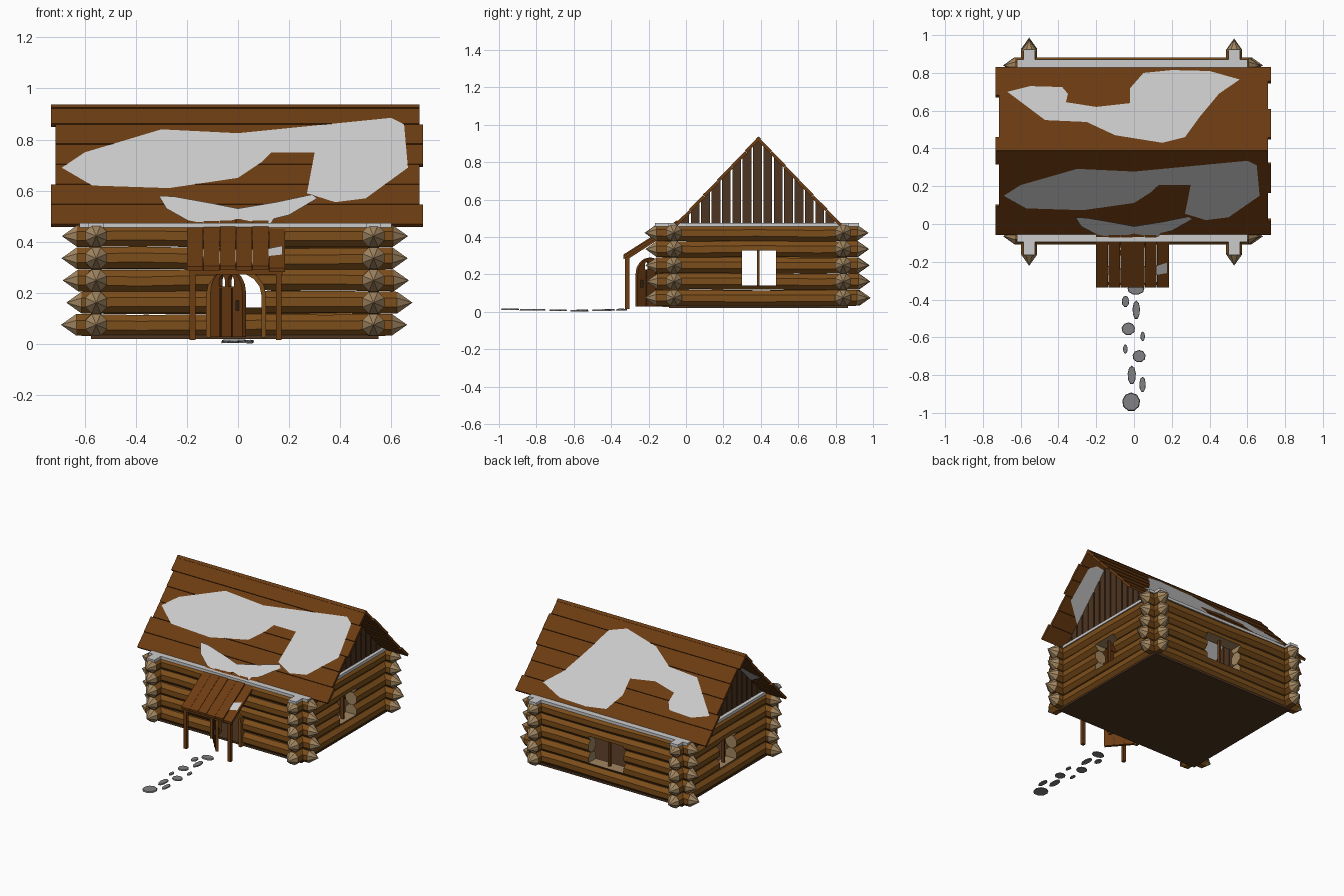
import bpy, bmesh, math, random
from mathutils import Vector, Matrix

if "Cube" in bpy.data.objects:
    bpy.data.objects.remove(bpy.data.objects["Cube"])
random.seed(4)


def material(name, rgb):
    m = bpy.data.materials.new(name)
    m.diffuse_color = (*rgb, 1)
    m.use_nodes = True
    m.node_tree.nodes["Principled BSDF"].inputs["Base Color"].default_value = m.diffuse_color
    return m


BARK = material("bark", (.20, .075, .010))
TAN = material("cut_wood", (.36, .24, .12))
ROOF = material("roof_wood", (.15, .045, .006))
DARK = material("dark_wood", (.075, .035, .015))
STONE = material("stone", (.22, .22, .23))


def add(name, bm, *mats):
    bmesh.ops.recalc_face_normals(bm, faces=bm.faces[:])
    me = bpy.data.meshes.new(name)
    bm.to_mesh(me)
    bm.free()
    for m in mats:
        me.materials.append(m)
    ob = bpy.data.objects.new(name, me)
    bpy.context.collection.objects.link(ob)
    return ob


def box(name, centre, size, *mats, rx=0):
    bm = bmesh.new()
    mat = Matrix.Translation(centre) @ Matrix.Rotation(rx, 4, 'X') @ Matrix.Diagonal((*size, 1))
    bmesh.ops.create_cube(bm, size=1, matrix=mat)
    return add(name, bm, *mats)


def span(name, lo, hi, *mats):
    lo, hi = Vector(lo), Vector(hi)
    return box(name, (lo + hi) / 2, hi - lo, *mats)


def prism(name, pts, vec, *mats):
    bm = bmesh.new()
    a = [bm.verts.new(p) for p in pts]
    b = [bm.verts.new(Vector(p) + Vector(vec)) for p in pts]
    bm.faces.new(a)
    bm.faces.new(b)
    for i in range(len(a)):
        j = (i + 1) % len(a)
        bm.faces.new((a[i], a[j], b[j], b[i]))
    return add(name, bm, *mats)


def cut(ob, cutter):
    mod = ob.modifiers.new("opening", 'BOOLEAN')
    mod.object, mod.operation, mod.solver = cutter, 'DIFFERENCE', 'EXACT'


def arch(w, z0, spring, top):
    # door outline in (u, z)
    return [(-w, z0), (w, z0)] + [(w * math.cos(a), spring + (top - spring) * math.sin(a))
                                  for a in [math.pi * i / 8 for i in range(9)]]


def log(name, p0, p1, r=.046, tip=.06, sides=8):
    # slightly wavy round log with pointed pale ends
    p0, p1 = Vector(p0), Vector(p1)
    d = (p1 - p0).normalized()
    u = Vector((0, 0, 1))
    v = d.cross(u)
    bm = bmesh.new()
    rings = []
    for t in (0, .2, .5, .8, 1):
        wob = random.uniform(-.005, .005) if 0 < t < 1 else 0
        c = p0.lerp(p1, t) + u * wob
        rings.append([bm.verts.new(c + (u * math.cos(a) + v * math.sin(a)) * r)
                      for a in [2 * math.pi * (i + .5) / sides for i in range(sides)]])
    for A, B in zip(rings, rings[1:]):
        for i in range(sides):
            j = (i + 1) % sides
            bm.faces.new((A[i], A[j], B[j], B[i]))
    for ring, end, s in ((rings[0], p0, -1), (rings[-1], p1, 1)):
        apex = bm.verts.new(end + d * s * tip)
        for i in range(sides):
            bm.faces.new((ring[i], ring[(i + 1) % sides], apex)).material_index = 1
    return add(name, bm, BARK, TAN)


# hidden cutters for the windows and the doorway
side_cut = span("side_window_cutter", (-.8, .3, .142), (.8, .48, .328), BARK, TAN)
back_cut = span("back_window_cutter", (-.14, .7, .142), (.13, .95, .328), BARK, TAN)
DX = -.008
door_cut = prism("doorway_cutter", [(DX + x, -.2, z) for x, z in arch(.105, .0, .19, .29)],
                 (0, .3, 0), BARK, TAN)
for c in (side_cut, back_cut, door_cut):
    c.hide_render = True
    c.display_type = 'WIRE'
    for p in c.data.polygons:
        p.material_index = 1

# log walls
XL, XR, YF, YB = -.555, .53, -.065, .84
for i in range(5):
    z = .075 + i * .0868
    j = random.uniform(-.015, .015)
    for label, y, c in (("front", YF, door_cut), ("back", YB, back_cut)):
        cut(log(f"{label}_log_{i}", (-.625 + j, y, z), (.61 + j, y, z)), c)
    for label, x in (("left", XL), ("right", XR)):
        j = random.uniform(-.012, .012)
        cut(log(f"{label}_log_{i}", (x, -.155 + j, z), (x, .92 + j, z)), side_cut)
span("floor", (-.575, -.09, .02), (.55, .865, .035), DARK)

# window bars
for x in (XL, XR):
    span("side_window_bar", (x - .01, .38, .13), (x + .01, .392, .335), ROOF)
span("back_window_bar", (-.012, YB - .01, .13), (.002, YB + .01, .335), ROOF)

# roof planks
RY, RZ, RUN, RISE, N = .387, .94, .447, .47, 6
ANG, SLOPE = math.atan2(RISE, RUN), math.hypot(RUN, RISE)
for s, label in ((-1, "front"), (1, "back")):
    for i in range(N):
        t = (i + .5) / N
        x0 = -.732 if i in (0, 4, 5) else -.715
        x1 = .725 if i in (1, 2, 5) else .71
        n = Vector((0, s * math.sin(ANG), math.cos(ANG)))
        c = Vector(((x0 + x1) / 2, RY + s * RUN * t, RZ - RISE * t)) - n * .011
        box(f"{label}_roof_plank_{i}", c, (x1 - x0, SLOPE / N - .002, .017), ROOF,
            rx=-s * (ANG - .03))

# gable planks with small gaps
for x in (XL - .005, XR - .01):
    for i in range(15):
        y0 = -.03 + i * .0555
        ys = [y0, y0 + .047]
        if ys[0] < RY < ys[1]:
            ys.insert(1, RY)
        top = [(x, y, max(.458, RZ - .025 - abs(y - RY) * RISE / RUN)) for y in reversed(ys)]
        prism(f"gable_plank_{i}", [(x, y0, .44), (x, y0 + .047, .44)] + top, (.018, 0, 0), DARK)

# door frame: swept arch
outer, inner = arch(.118, .025, .19, .298), arch(.1, .025, .19, .28)
ring = outer[1:] + outer[:1]
ring_in = inner[1:] + inner[:1]
prism("door_frame", [(DX + x, -.125, z) for x, z in ring + ring_in[::-1]], (0, .1, 0), BARK)

# open door, hinged on the left
hinge, free = Vector((-.108, -.125, 0)), Vector((.018, -.27, 0))
along = (free - hinge).normalized()
out = along.cross(Vector((0, 0, 1)))
half = (free - hinge).length / 2
mid = (hinge + free) / 2


def on_door(u, z, d=0):
    return mid + along * u + out * d + Vector((0, 0, z))


door = prism("door", [on_door(x, z) for x, z in arch(half, .028, .2, .29)], out * -.018, ROOF)
for k in (-1, 1):
    c = prism("door_light_cutter", [on_door(k * .027 + u, z, .03) for u, z in
                                    arch(.017, .225, .25, .268)], out * -.08)
    c.hide_render = True
    cut(door, c)
    prism("door_batten", [on_door(k * .033 + a, z, .004) for a, z in
                          ((-.003, .03), (.003, .03), (.003, .22), (-.003, .22))], out * -.026, DARK)
prism("door_handle", [on_door(half - .025 + a, z, .012) for a, z in
                      ((-.005, .13), (.005, .13), (.005, .17), (-.005, .17))], out * -.042, DARK)

# porch posts, beam and sloping planks
for x in (-.178, .16):
    span("porch_post", (x - .011, -.325, .015), (x + .011, -.303, .295), ROOF)
    prism("porch_rafter", [(x - .01, y, z) for y, z in
                           ((-.325, .272), (-.325, .287), (-.07, .452), (-.07, .437))], (.02, 0, 0), ROOF)
span("porch_beam", (-.19, -.322, .272), (.175, -.306, .29), ROOF)
for i in range(6):
    x = -.2 + i * .0643
    e = random.uniform(-.004, .004)
    prism(f"porch_roof_plank_{i}", [(x, y, z + e) for y, z in
                                    ((-.333, .285), (-.335, .302), (-.045, .487), (-.045, .47))],
          (.0625, 0, 0), ROOF)


# snow patches: outline on a slope, swollen outward
def snow(name, pts, inset, height):
    bm = bmesh.new()
    f = bm.faces.new([bm.verts.new(p) for p in pts])
    bm.normal_update()
    if f.normal.z < 0:
        f.normal_flip()
    base = f.copy()
    base.normal_flip()
    bmesh.ops.inset_region(bm, faces=[f], thickness=inset, depth=height * .8, use_even_offset=False)
    bmesh.ops.inset_region(bm, faces=[f], thickness=inset * .7, depth=height * .2, use_even_offset=False)
    bmesh.ops.triangulate(bm, faces=bm.faces[:])
    bmesh.ops.remove_doubles(bm, verts=bm.verts[:], dist=.0005)
    add(name, bm)


def front(pts, lift=0):
    return [(x, RY - (RZ - z + lift) * RUN / RISE, z) for x, z in pts]


snow("roof_snow_front", front([
    (-.69, .69), (-.6, .75), (-.3, .84), (0, .825), (.35, .86), (.6, .885), (.65, .86), (.665, .69),
    (.5, .57), (.38, .555), (.27, .59), (.30, .75), (.13, .75), (.09, .71), (0, .65), (-.27, .61),
    (-.57, .62)]), .035, .038)
snow("eave_snow", front([
    (-.31, .58), (-.25, .577), (-.1, .55), (0, .53), (.15, .555), (.29, .585), (.31, .57), (.2, .505),
    (.14, .49), (.125, .465), (0, .49), (-.12, .46), (-.15, .475), (-.2, .485), (-.28, .53)], .01), .012, .022)
snow("porch_snow", [(x, -.335 + (z - .302) / .638, z) for x, z in [
    (-.195, .39), (-.1, .36), (0, .37), (.1, .37), (.175, .385), (.175, .35), (.1, .342), (.08, .31),
    (.02, .325), (-.07, .315), (-.12, .34), (-.18, .35)]], .009, .015)
snow("roof_snow_back", [(x, y, RZ - (y - RY) * RISE / RUN) for x, y in [
    (-.67, .70), (-.55, .73), (-.38, .725), (-.35, .69), (-.36, .645), (-.2, .62), (-.02, .64),
    (-.02, .72), (.05, .80), (.2, .815), (.4, .81), (.56, .765), (.45, .69), (.35, .57), (.27, .46),
    (.15, .43), (-.1, .47), (-.25, .54), (-.47, .55)]], .02, .025)

# snow strips lying on the top logs
for y in (YF - .008, YB + .008):
    span("wall_snow", (-.62, y - .022, .455), (.6, y + .022, .474))
for x in (XL, XR):
    span("wall_snow_side", (x - .03, -.165, .455), (x + .03, .925, .474))

# stepping stones
for i, (x, y, rx, ry) in enumerate([
        (.01, -.345, .045, .03), (-.045, -.41, .02, .03), (.012, -.455, .02, .05), (-.03, -.555, .036, .034),
        (.046, -.595, .012, .025), (-.046, -.662, .012, .025), (.027, -.70, .035, .033),
        (-.012, -.80, .022, .05), (.045, -.85, .017, .042), (-.015, -.942, .048, .05)]):
    bm = bmesh.new()
    z = .006 + .008 * abs(y + .6) / .35
    bmesh.ops.create_cone(bm, cap_ends=True, segments=9, radius1=1, radius2=.92, depth=.008,
                          matrix=Matrix.Translation((x, y, z)) @ Matrix.Rotation(random.uniform(-.04, .04), 4, 'Y')
                          @ Matrix.Diagonal((rx, ry, 1, 1)))
    add(f"path_stone_{i}", bm, STONE)
